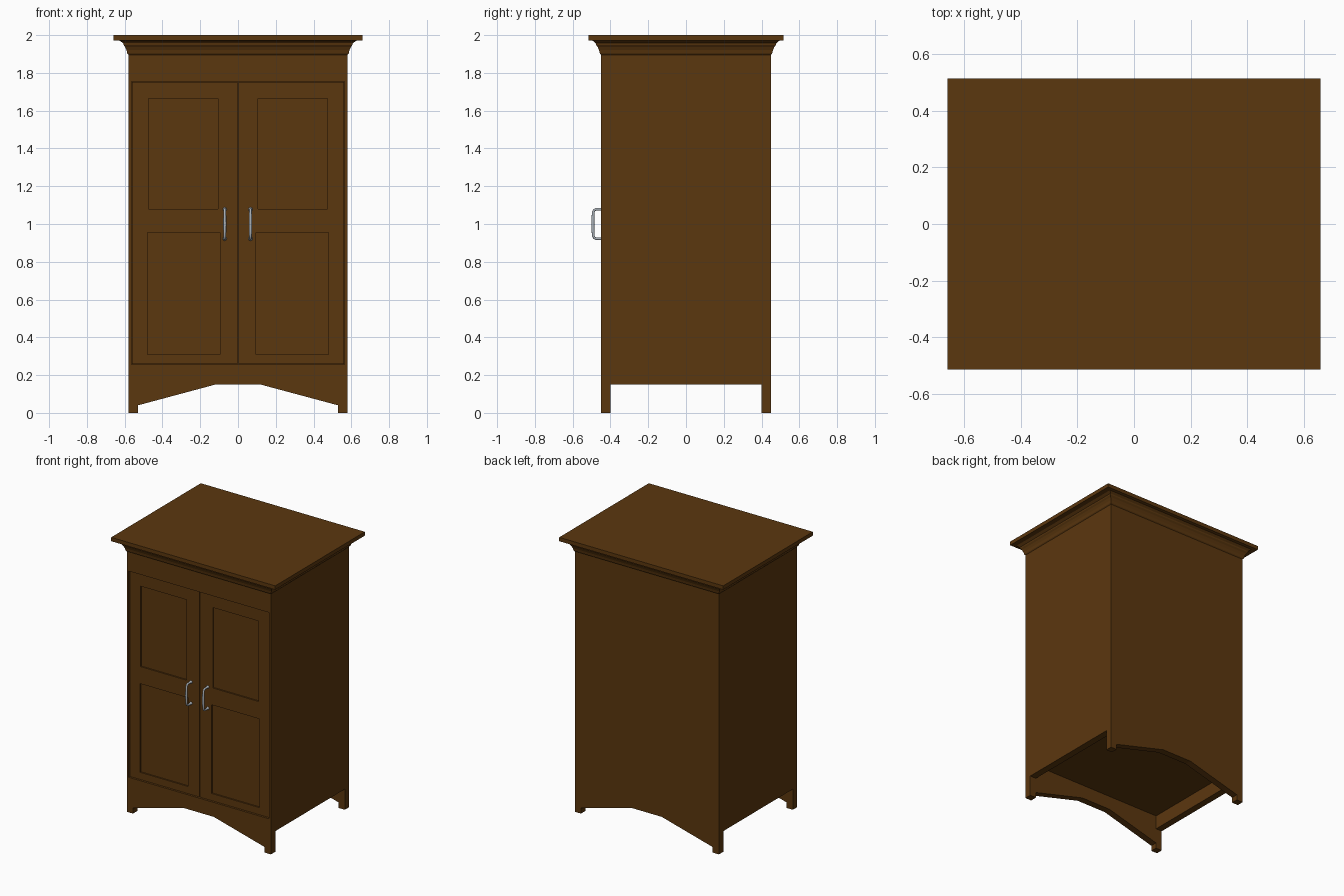
import bpy, bmesh, math
from mathutils import Vector

if "Cube" in bpy.data.objects:
    bpy.data.objects.remove(bpy.data.objects["Cube"])


def material(name, rgb):
    m = bpy.data.materials.new(name)
    m.diffuse_color = (*rgb, 1)
    m.use_nodes = True
    m.node_tree.nodes["Principled BSDF"].inputs["Base Color"].default_value = m.diffuse_color
    return m


WOOD = material("brown wood", (0.105, 0.038, 0.0045))
METAL = material("grey metal", (0.40, 0.44, 0.48))


def finish(name, bm, mat):
    bmesh.ops.recalc_face_normals(bm, faces=bm.faces)
    me = bpy.data.meshes.new(name)
    bm.to_mesh(me)
    bm.free()
    me.materials.append(mat)
    ob = bpy.data.objects.new(name, me)
    bpy.context.collection.objects.link(ob)
    return ob


def prism(name, outline, y0, y1, mat=WOOD):
    """Outline in x/z, extruded along y."""
    bm = bmesh.new()
    f = bm.faces.new([bm.verts.new((x, y0, z)) for x, z in outline])
    ext = bmesh.ops.extrude_face_region(bm, geom=[f])
    bmesh.ops.translate(bm, vec=(0, y1 - y0, 0),
                        verts=[v for v in ext["geom"] if isinstance(v, bmesh.types.BMVert)])
    return finish(name, bm, mat)


def box(name, x0, x1, y0, y1, z0, z1):
    return prism(name, [(x0, z0), (x1, z0), (x1, z1), (x0, z1)], y0, y1)


def cut(ob, cutter):
    cutter.hide_render = True
    mod = ob.modifiers.new("cut", "BOOLEAN")
    mod.operation, mod.solver, mod.object = "DIFFERENCE", "EXACT", cutter
    bpy.context.view_layer.objects.active = ob
    bpy.ops.object.modifier_apply(modifier=mod.name)
    bpy.data.objects.remove(cutter)


# Cabinet with arched aprons, corner legs, hollow underside and door recess
W, D = 0.58, 0.45
cabinet = box("cabinet", -W, W, -D, D, 0, 1.9)
cut(cabinet, box("underside_cutter", -0.53, 0.53, -0.40, 0.40, -0.1, 0.25))
cut(cabinet, prism("arch_cutter", [(-0.53, -0.1), (-0.53, 0.04), (-0.12, 0.15), (0.12, 0.15),
                                   (0.53, 0.04), (0.53, -0.1)], -1, 1))
cut(cabinet, box("side_cutter", -1, 1, -0.40, 0.40, -0.1, 0.15))
cut(cabinet, box("door_recess_cutter", -0.565, 0.565, -1, -0.42, 0.255, 1.755))

# Doors, each with an upper and a lower sunken panel
for side, s in (("left", -1), ("right", 1)):
    xs = lambda a, b: sorted((s * a, s * b))
    door = box(side + "_door", *xs(0.003, 0.562), -0.44, -0.42, 0.258, 1.752)
    cut(door, box("upper_panel_cutter", *xs(0.105, 0.475), -1, -0.43, 1.08, 1.665))
    cut(door, box("lower_panel_cutter", *xs(0.095, 0.48), -1, -0.43, 0.31, 0.955))

# Cornice: moulded rings stacked up to the overhanging top board
bm = bmesh.new()
profile = [(0, 0, 1.895), (0.006, 0.006, 1.902), (0.010, 0.010, 1.920), (0.018, 0.018, 1.938),
           (0.026, 0.026, 1.948), (0.028, 0.028, 1.957), (0.045, 0.042, 1.970),
           (0.08, 0.065, 1.972), (0.08, 0.065, 2.0)]
rings = [[bm.verts.new((i * (W + dx), j * (D + dy), z))
          for i, j in ((-1, -1), (1, -1), (1, 1), (-1, 1))] for dx, dy, z in profile]
for a, b in zip(rings, rings[1:]):
    for k in range(4):
        bm.faces.new((a[k], a[(k + 1) % 4], b[(k + 1) % 4], b[k]))
bm.faces.new(rings[0])
bm.faces.new(rings[-1])
finish("cornice", bm, WOOD)


def smooth(ob):
    bpy.ops.object.select_all(action="DESELECT")
    ob.select_set(True)
    bpy.context.view_layer.objects.active = ob
    bpy.ops.object.shade_smooth_by_angle(angle=math.radians(40))


# Handles: bowed round pulls with flared feet; half path is mirrored about z = 1
half = [(-0.438, 0.078, 0.012), (-0.446, 0.078, 0.008), (-0.475, 0.078, 0.0065),
        (-0.485, 0.074, 0.0068), (-0.490, 0.064, 0.007), (-0.492, 0.04, 0.008), (-0.493, 0, 0.0085)]
path = half + [(y, -z, r) for y, z, r in reversed(half[:-1])]
for side, x in (("left", -0.07), ("right", 0.066)):
    bm = bmesh.new()
    pts = [Vector((x, y, 1 + z)) for y, z, r in path]
    rings = []
    for i, (p, (_, _, r)) in enumerate(zip(pts, path)):
        t = (pts[min(i + 1, len(pts) - 1)] - pts[max(i - 1, 0)]).normalized()
        n = t.cross(Vector((1, 0, 0)))
        rings.append([bm.verts.new(p + r * (math.cos(a) * Vector((1, 0, 0)) + math.sin(a) * n))
                      for a in (k * math.tau / 12 for k in range(12))])
    for a, b in zip(rings, rings[1:]):
        for k in range(12):
            bm.faces.new((a[k], a[(k + 1) % 12], b[(k + 1) % 12], b[k]))
    bm.faces.new(rings[0])
    bm.faces.new(rings[-1])
    smooth(finish(side + "_handle", bm, METAL))
